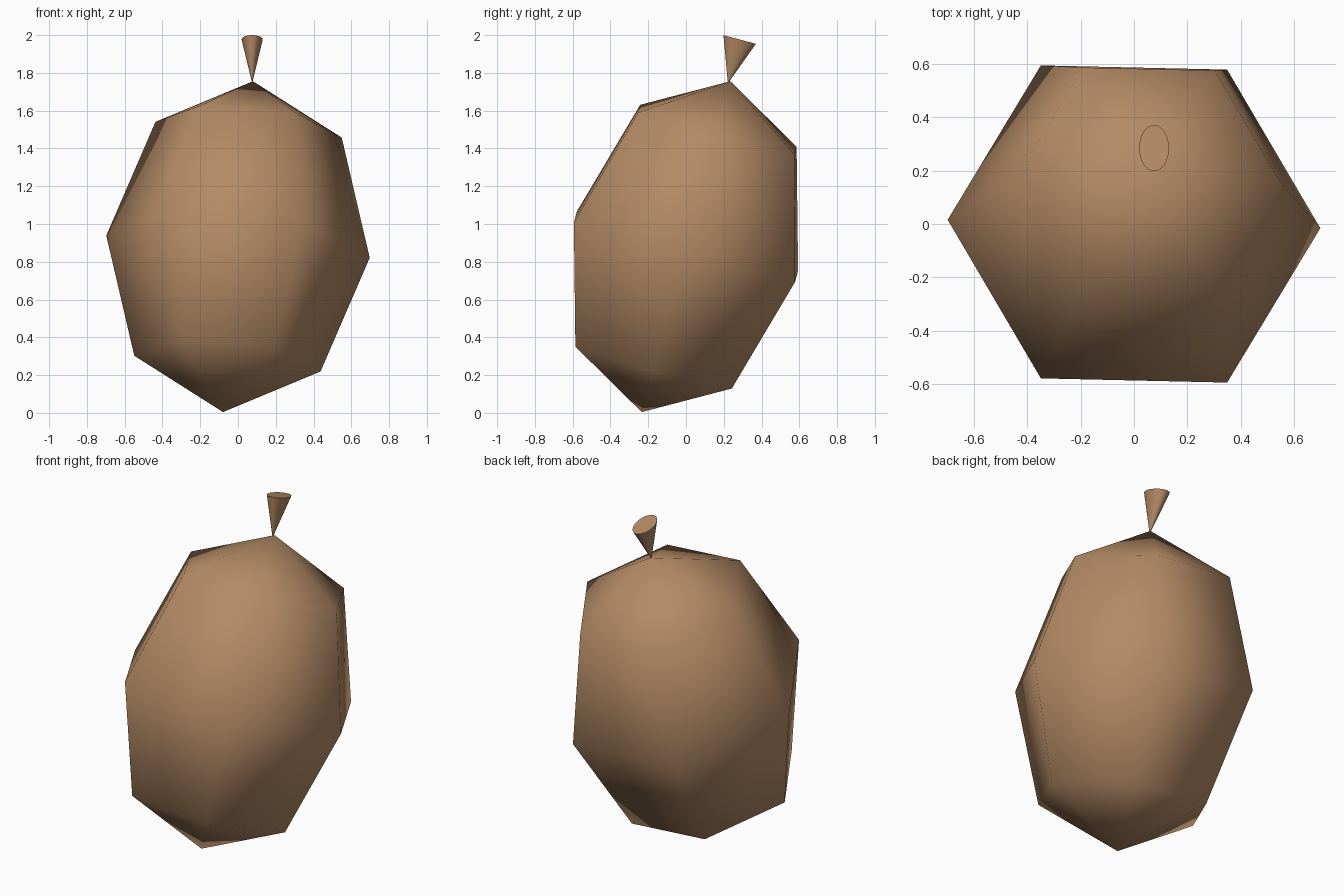
import bpy, bmesh, math
from mathutils import Matrix, Vector

if "Cube" in bpy.data.objects:
    bpy.data.objects.remove(bpy.data.objects["Cube"])

# One wood-brown colour for everything
brown = bpy.data.materials.new("warm brown")
brown.diffuse_color = (0.45, 0.255, 0.13, 1)
brown.use_nodes = True
brown.node_tree.nodes["Principled BSDF"].inputs["Base Color"].default_value = brown.diffuse_color

tilt = Matrix.Rotation(math.radians(-15), 4, 'X')
lean = Matrix.Rotation(math.radians(5), 4, 'Y')


def add_object(name, bm):
    mesh = bpy.data.meshes.new(name)
    bm.to_mesh(mesh)
    bm.free()
    mesh.materials.append(brown)
    obj = bpy.data.objects.new(name, mesh)
    bpy.context.collection.objects.link(obj)
    return obj


# Body: coarse six-sided sphere, stretched and tilted, smooth shaded
bm = bmesh.new()
bmesh.ops.create_uvsphere(bm, u_segments=6, v_segments=4, radius=1)
shape = (Matrix.Translation((0, 0, 0.88)) @ tilt @ lean
         @ Matrix.Diagonal((0.7, 0.7, 0.91, 1))
         @ Matrix.Rotation(math.radians(30), 4, 'Z'))
bm.transform(shape)
for f in bm.faces:
    f.smooth = True
body = add_object("nut_body", bm)

# Stem: upturned oval cone standing on its tip, with a flat top
height = 0.24
bm = bmesh.new()
bmesh.ops.create_cone(bm, cap_ends=True, segments=32, radius1=0.002,
                      radius2=1, depth=height)
for v in bm.verts:
    v.co.z += height / 2
bm.transform(Matrix.Translation((0.075, 0.222, 1.745)) @ tilt
             @ Matrix.Diagonal((0.056, 0.089, 1, 1)))
for f in bm.faces:
    f.smooth = len(f.verts) == 4
for e in bm.edges:
    e.smooth = all(len(f.verts) == 4 for f in e.link_faces)
stem = add_object("stem", bm)
